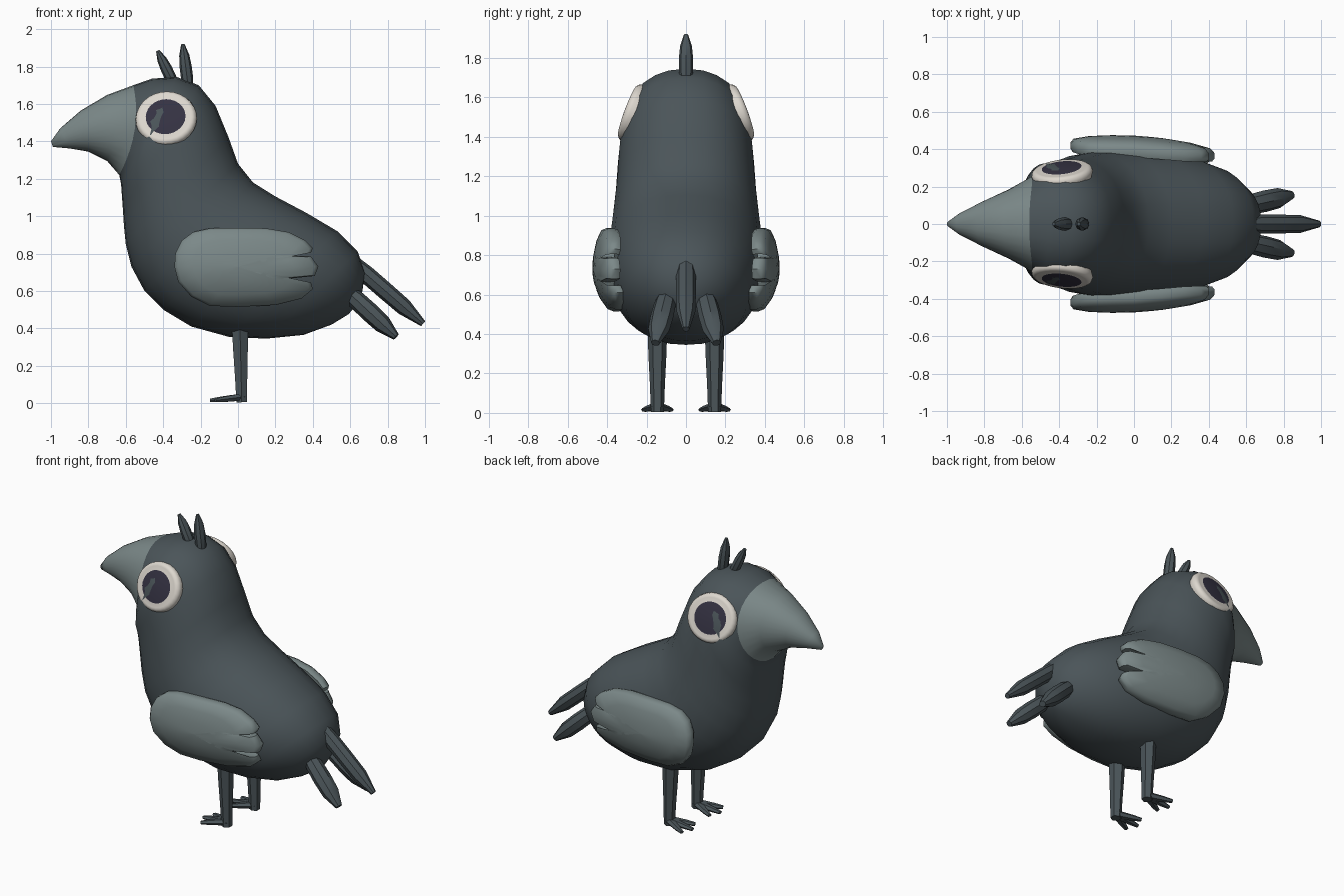
import bpy, bmesh, math
from mathutils import Vector

cube = bpy.data.objects.get("Cube")
if cube:
    bpy.data.objects.remove(cube, do_unlink=True)


def material(name, rgb):
    m = bpy.data.materials.new(name)
    m.use_nodes = True
    m.diffuse_color = (*rgb, 1)
    m.node_tree.nodes["Principled BSDF"].inputs["Base Color"].default_value = (*rgb, 1)
    return m


DARK = material("charcoal feathers", (0.07, 0.09, 0.10))
GREY = material("grey beak and wing", (0.20, 0.25, 0.25))
CREAM = material("cream eye", (0.72, 0.68, 0.62))
PUPIL = material("dark pupil", (0.035, 0.032, 0.055))


def loft(name, rings, mats, pick=lambda band: 0, angle=40):
    """Skin a list of closed rings and cap both ends."""
    bm = bmesh.new()
    loops = [[bm.verts.new(p) for p in ring] for ring in rings]
    n = len(loops[0])
    for band, (a, b) in enumerate(zip(loops, loops[1:])):
        for i in range(n):
            j = (i + 1) % n
            bm.faces.new((a[i], a[j], b[j], b[i])).material_index = pick(band)
    bm.faces.new(loops[0][::-1]).material_index = pick(0)
    bm.faces.new(loops[-1]).material_index = pick(len(loops) - 2)
    bmesh.ops.recalc_face_normals(bm, faces=bm.faces)
    mesh = bpy.data.meshes.new(name)
    bm.to_mesh(mesh)
    bm.free()
    for m in mats:
        mesh.materials.append(m)
    mesh.shade_smooth()
    mesh.set_sharp_from_angle(angle=math.radians(angle))
    ob = bpy.data.objects.new(name, mesh)
    bpy.context.collection.objects.link(ob)
    return ob


def circle(n):
    return [(math.cos(math.tau * i / n), math.sin(math.tau * i / n)) for i in range(n)]


def limb(name, start, end, radii, sides=8, flat=1.0, mat=DARK):
    """Tapered rod; radii are spread evenly, flat scales the vertical thickness."""
    start, end = Vector(start), Vector(end)
    d = (end - start).normalized()
    side = Vector((0, 1, 0))
    side = (side - d * side.dot(d)).normalized()
    up = d.cross(side)
    rings = []
    for k, r in enumerate(radii):
        c = start.lerp(end, k / (len(radii) - 1))
        rings.append([c + side * (r * u) + up * (r * flat * v) for u, v in circle(sides)])
    return loft(name, rings, [mat])


# Body and beak: sections run from beak tip to rump
# (upper x, upper z, lower x, lower z, half width, bow)
SECTIONS = [
    (-1.0, 1.40, -.99, 1.37, .012, 0), (-.95, 1.47, -.9, 1.362, .06, 0),
    (-.84, 1.565, -.8, 1.345, .12, .01), (-.7, 1.648, -.70, 1.295, .185, .03),
    (-.56, 1.70, -.635, 1.22, .25, .045), (-.46, 1.735, -.625, 1.17, .297, .03),
    (-.33, 1.745, -.62, 1.10, .325, 0), (-.21, 1.70, -.615, 1.03, .335, 0),
    (-.12, 1.59, -.61, .95, .345, 0), (-.05, 1.42, -.6, .85, .355, 0),
    (0, 1.28, -.57, .73, .37, 0), (.08, 1.18, -.5, .6, .385, 0),
    (.2, 1.105, -.4, .5, .395, 0), (.37, 1.015, -.25, .41, .39, 0),
    (.53, .92, -.05, .355, .365, 0), (.64, .81, .15, .345, .31, 0),
    (.68, .7, .35, .365, .225, 0), (.665, .6, .5, .42, .125, 0),
    (.63, .52, .59, .475, .03, 0),
]
body_rings = []
for ux, uz, lx, lz, w, bow in SECTIONS:
    ring = []
    for c, s in circle(28):
        t = (1 - c) / 2
        y = math.copysign(abs(s) ** 0.88, s) * w
        ring.append((ux + (lx - ux) * t + bow * s * s, y, uz + (lz - uz) * t))
    body_rings.append(ring)
loft("body_and_beak", body_rings, [DARK, GREY], lambda band: int(band < 4), 60)

# Wing outline in x and z, with three feather tips at the rear
WING = [(-.34, .73), (-.335, .8), (-.30, .87), (-.24, .915), (-.15, .935), (0, .937),
        (.15, .935), (.27, .915), (.36, .87), (.4, .83), (.39, .805), (.26, .81),
        (.27, .79), (.39, .785), (.43, .73), (.41, .68), (.26, .665), (.25, .645),
        (.39, .645), (.4, .61), (.34, .56), (.2, .525), (0, .515), (-.15, .52),
        (-.25, .57), (-.32, .65)]


def wing_ring(scale, depth, sign):
    ring = []
    for x, z in WING:
        x, z = x * scale, .73 + (z - .73) * scale
        bend = .25 * (x + .1) ** 2 + (1.0 if z > .73 else 1.7) * (z - .73) ** 2
        ring.append((x, sign * (.475 - bend - depth), z))
    return ring


for sign, label in ((-1, "front"), (1, "back")):
    # Wing
    layers = [(.3, .09), (.97, .075), (1, .055), (1, .025), (.95, .006), (.7, 0), (.35, 0), (.02, 0)]
    loft(label + "_wing", [wing_ring(s, d, sign) for s, d in layers], [GREY], angle=45)

    # Eye: a turned dome whose middle is the pupil
    centre = Vector((-.385, sign * .282, 1.525))
    normal = Vector((-.1, sign * .92, .34)).normalized()
    across = Vector((0, 0, 1)).cross(normal).normalized()
    up = normal.cross(across)
    profile = [(.15, -.06), (.165, -.015), (.16, .005), (.145, .016), (.135, .016),
               (.107, .02), (.06, .025), (.01, .027)]
    rings = [[centre + across * (r * u) + up * (r * v * .93) + normal * h for u, v in circle(28)]
             for r, h in profile]
    loft(label + "_eye", rings, [CREAM, PUPIL], lambda band: int(band >= 5))

    # Leg and toes
    y = sign * .145
    limb(label + "_leg", (.01, y, .42), (.02, y, .005), [.05, .045, .038, .033], 6)
    for k, spread in enumerate((-.07, 0, .07)):
        reach = -.15 if spread == 0 else -.12
        limb(f"{label}_toe_{k + 1}", (.025, y, .033), (reach, y + spread, .015),
             [.028, .026, .022, .014], 6, .75)

    # Side tail feather
    limb(label + "_tail_feather", (.56, sign * .09, .62), (.845, sign * .155, .355),
         [.035, .055, .058, .054, .022], 8, .9)

# Middle tail feather
limb("middle_tail_feather", (.58, 0, .78), (.99, 0, .425), [.04, .05, .05, .048, .018], 8, .95)

# Crest tufts
limb("rear_crest_tuft", (-.265, 0, 1.68), (-.295, 0, 1.92), [.03, .036, .036, .03, .01], 8, .9)
limb("fore_crest_tuft", (-.34, 0, 1.70), (-.43, 0, 1.885), [.028, .034, .034, .028, .01], 8, .9)
